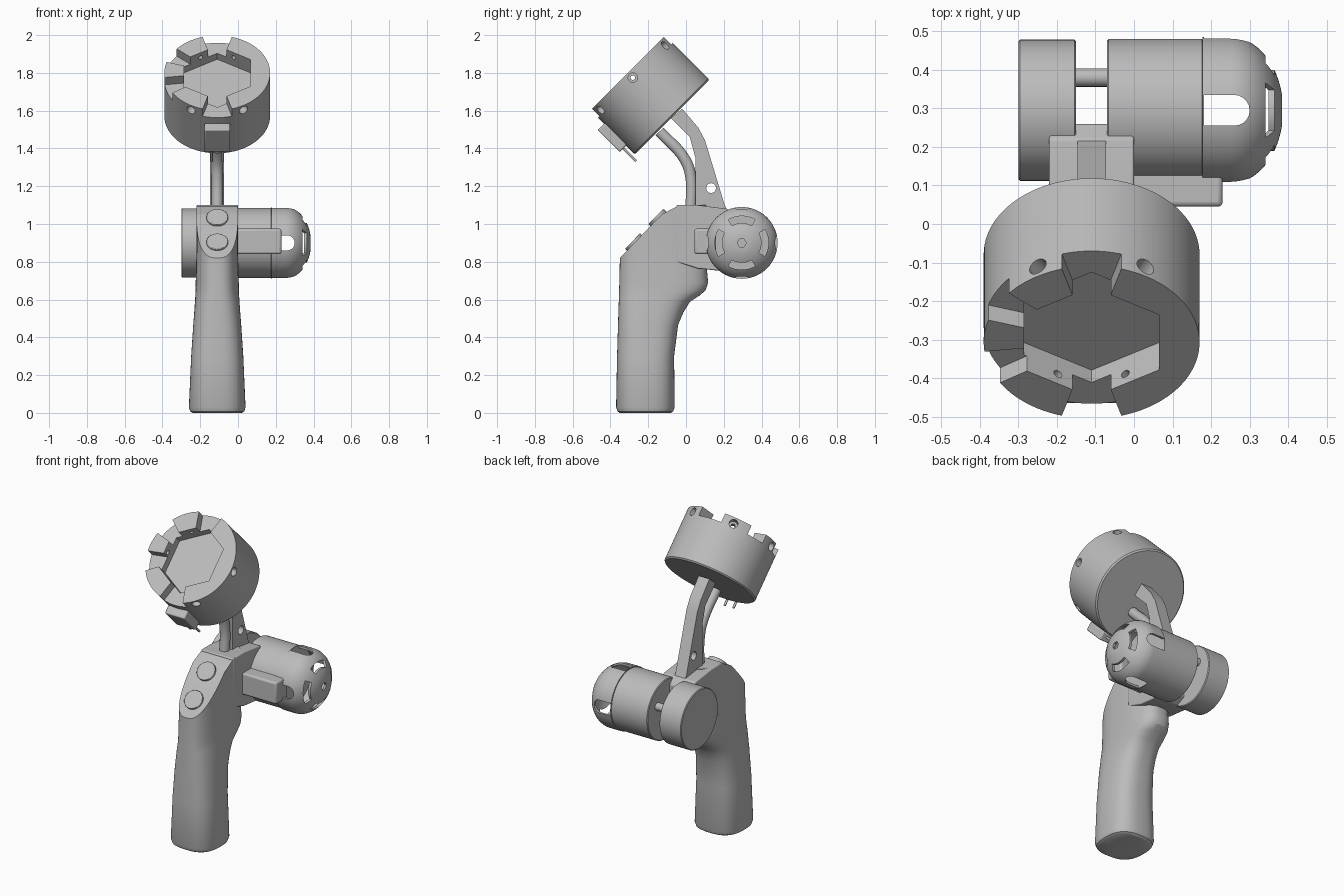
import bpy, bmesh
from math import sin, cos, pi, radians
from mathutils import Vector, Matrix

if "Cube" in bpy.data.objects:
    bpy.data.objects.remove(bpy.data.objects["Cube"])

grey = bpy.data.materials.new("plain_grey")
grey.use_nodes = True
GREY = (0.5, 0.5, 0.5, 1)
grey.diffuse_color = GREY
grey.node_tree.nodes["Principled BSDF"].inputs["Base Color"].default_value = GREY

MID = -0.11                                   # centre plane of the handle
AXIS = Matrix.Translation((0, 0.295, 0.9))    # motor axis runs along x
HEAD = Matrix.Translation((MID, -0.307, 1.80)) @ Matrix.Rotation(radians(45), 4, 'X')


def loft(name, rings, frame=Matrix(), bevel=0):
    """Skin a stack of equal rings and cap both ends."""
    bm = bmesh.new()
    loops = [[bm.verts.new(frame @ Vector(p)) for p in r] for r in rings]
    n = len(loops[0])
    for a, b in zip(loops, loops[1:]):
        for i in range(n):
            j = (i + 1) % n
            bm.faces.new((a[i], a[j], b[j], b[i]))
    bm.faces.new(loops[0][::-1])
    bm.faces.new(loops[-1])
    bmesh.ops.recalc_face_normals(bm, faces=bm.faces)
    mesh = bpy.data.meshes.new(name)
    bm.to_mesh(mesh)
    bm.free()
    mesh.materials.append(grey)
    ob = bpy.data.objects.new(name, mesh)
    bpy.context.collection.objects.link(ob)
    if bevel:
        mod = ob.modifiers.new("edge", 'BEVEL')
        mod.width, mod.segments, mod.limit_method = bevel, 3, 'ANGLE'
    return ob


def lathe_x(name, profile, frame=AXIS, n=64):
    turn = [2 * pi * i / n for i in range(n)]
    return loft(name, [[(x, r * cos(t), r * sin(t)) for t in turn] for x, r in profile], frame)


def prism(name, pts, lo, hi, frame=Matrix(), axis='Z', bevel=0):
    put = (lambda p, h: (p[0], p[1], h)) if axis == 'Z' else (lambda p, h: (h, p[0], p[1]))
    return loft(name, [[put(p, h) for p in pts] for h in (lo, hi)], frame, bevel)


def rect(a, b, c, d):
    return [(a, c), (b, c), (b, d), (a, d)]


def ngon(r, n, start=0, cx=0, cy=0):
    return [(cx + r * cos(start + 2 * pi * i / n), cy + r * sin(start + 2 * pi * i / n)) for i in range(n)]


def sector(r0, r1, a0, a1, n=8):
    arc = [radians(a0 + (a1 - a0) * i / n) for i in range(n + 1)]
    return [(r1 * cos(t), r1 * sin(t)) for t in arc] + [(r0 * cos(t), r0 * sin(t)) for t in arc[::-1]]


def cut(ob, cutter):
    mod = ob.modifiers.new("cut", 'BOOLEAN')
    mod.operation, mod.solver, mod.object = 'DIFFERENCE', 'EXACT', cutter
    bpy.context.view_layer.update()
    deps = bpy.context.evaluated_depsgraph_get()
    mesh = bpy.data.meshes.new_from_object(ob.evaluated_get(deps))
    ob.modifiers.clear()
    ob.data = mesh
    bpy.data.objects.remove(cutter)


# Handle: rounded sections of (height, front y, back y, half width)
sections = [(0, -.35, -.08, .13), (.008, -.362, -.068, .143), (.03, -.37, -.06, .15),
            (.3, -.365, -.063, .138), (.465, -.36, -.042, .127), (.53, -.358, -.015, .122),
            (.587, -.356, .02, .118), (.62, -.355, .07, .116), (.65, -.354, .105, .115),
            (.69, -.353, .117, .114), (.77, -.351, .11, .112), (.85, -.35, .11, .11), (1.1, -.35, .11, .11)]


def section(z, front, back, half, n=64):
    ring = []
    for i in range(n):
        t = 2 * pi * i / n
        c, s = cos(t), sin(t)
        rx, ry = (abs(v) ** 0.75 * (1 if v > 0 else -1) for v in (c, s))
        ring.append((MID + half * rx, (front + back) / 2 + (back - front) / 2 * ry, z))
    return ring


handle = loft("handle", [section(*s) for s in sections])
bm = bmesh.new()
bm.from_mesh(handle.data)
for point, normal in (((0, -.35, .82), (0, -.72, .69)), ((0, -.14, 1.045), (0, -.46, .89))):
    bmesh.ops.bisect_plane(bm, geom=bm.verts[:] + bm.edges[:] + bm.faces[:],
                           plane_co=point, plane_no=normal, clear_outer=True)
    bmesh.ops.holes_fill(bm, edges=[e for e in bm.edges if e.is_boundary])
bm.to_mesh(handle.data)
bm.free()

# Round buttons on the slanted thumb face
for label, y, z in (("upper", -.15, 1.03), ("lower", -.273, .9)):
    tilt = Matrix.Translation((MID, y, z)) @ Matrix.Rotation(radians(46), 4, 'X')
    prism(label + "_button", ngon(.057, 40), -.02, .014, tilt, bevel=.004)

# Motor bracket behind the handle
prism("motor_bracket", [(-.05, 1.1), (.06, 1.1), (.22, 1.08), (.26, 1.04), (.26, .78), (.2, .75),
                        (.06, .765), (-.05, .8)], -.22, 0, axis='X', bevel=.006)

# Motors
lathe_x("left_motor_body", [(-.07, .18), (-.066, .185), (.176, .185), (.18, .18)])
lathe_x("right_motor_disc", [(-.3, .178), (-.296, .183), (-.154, .183), (-.15, .178)])
lathe_x("motor_link_pin", [(-.16, .024), (-.06, .024)], Matrix.Translation((0, .38, .95)), 24)


def dome_profile(shrink, start):
    arc = [radians(78 * i / 12) for i in range(13)]
    return [(start, .19 - shrink)] + [(.25 + (.137 - shrink) * sin(t), (.19 - shrink) * cos(t)) for t in arc]


dome = lathe_x("motor_dome", dome_profile(0, .178))
cut(dome, lathe_x("cavity", dome_profile(.014, .1)))
slot = [(.181, -.04), (.26, -.04)] + [(.26 + .04 * sin(t), -.04 * cos(t)) for t in
                                      (pi * i / 10 for i in range(1, 10))] + [(.26, .04), (.181, .04)]
for quarter in range(4):
    spin = AXIS @ Matrix.Rotation(pi / 2 * quarter, 4, 'X')
    cut(dome, prism("side_slot", slot, .1, .3, spin))
    cut(dome, prism("end_slot", sector(.105, .142, -30, 30), .28, .5, spin, 'X'))
cut(dome, prism("hex_hole", ngon(.024, 6), .3, .5, AXIS, 'X'))

# Cover box joining handle and dome
prism("side_box", rect(.045, .16, .84, .975), -.02, .23, axis='X', bevel=.012)

# Arm up to the head, with a cross hole
arm = prism("arm", [(.05, 1.07), (.22, 1.07), (.205, 1.1), (.1, 1.445), (.065, 1.51), (-.02, 1.61),
                    (-.08, 1.56), (.02, 1.46), (.05, 1.35)], -.147, -.073, axis='X')
cut(arm, prism("cross_hole", ngon(.026, 24, 0, .133, 1.19), -.3, .1, axis='X'))

# Bent cable tube in front of the arm
curve = bpy.data.curves.new("cable_tube", 'CURVE')
curve.dimensions, curve.bevel_depth, curve.bevel_resolution = '3D', .03, 5
curve.use_fill_caps = True
path = curve.splines.new('BEZIER')
knots = [(.025, 1.06), (.025, 1.25), (-.005, 1.34), (-.14, 1.49)]
path.bezier_points.add(len(knots) - 1)
for p, (y, z) in zip(path.bezier_points, knots):
    p.co = (MID, y, z)
    p.handle_left_type = p.handle_right_type = 'AUTO'
curve.materials.append(grey)
bpy.context.collection.objects.link(bpy.data.objects.new("cable_tube", curve))

# Drum head: castellated rim, hexagonal socket, radial screw holes
turn = [2 * pi * i / 96 for i in range(96)]
drum = loft("drum_head", [[(r * cos(t), r * sin(t), h) for t in turn]
                          for h, r in ((-.33, .272), (-.322, .28), (0, .28))], HEAD)
cut(drum, prism("socket", ngon(.202, 6, pi / 2), -.1, .1, HEAD))
for a0, a1 in ((74, 106), (140, 163), (187, 212), (254, 286)):
    cut(drum, prism("notch", sector(.1, .4, a0, a1), -.055, .1, HEAD))
for k in range(6):
    radial = HEAD @ Matrix.Rotation(k * pi / 3, 4, 'Z')
    cut(drum, prism("screw_hole", ngon(.025, 24, 0, 0, -.036), .225, .4, radial, 'X'))
    cut(drum, prism("screw_bore", ngon(.012, 16, 0, 0, -.036), .1, .4, radial, 'X'))

# Connector under the drum with two pins
prism("connector", rect(-.068, .068, -.328, -.274), -.265, -.1, HEAD, bevel=.008)
for side in (-1, 1):
    prism("connector_pin", ngon(.007, 12, 0, side * .03, -.3), -.36, -.26, HEAD)

# Smooth shading with crisp edges
for ob in bpy.context.scene.objects:
    if ob.type == 'MESH':
        bpy.ops.object.select_all(action='DESELECT')
        ob.select_set(True)
        bpy.context.view_layer.objects.active = ob
        bpy.ops.object.shade_smooth_by_angle(angle=radians(32))
